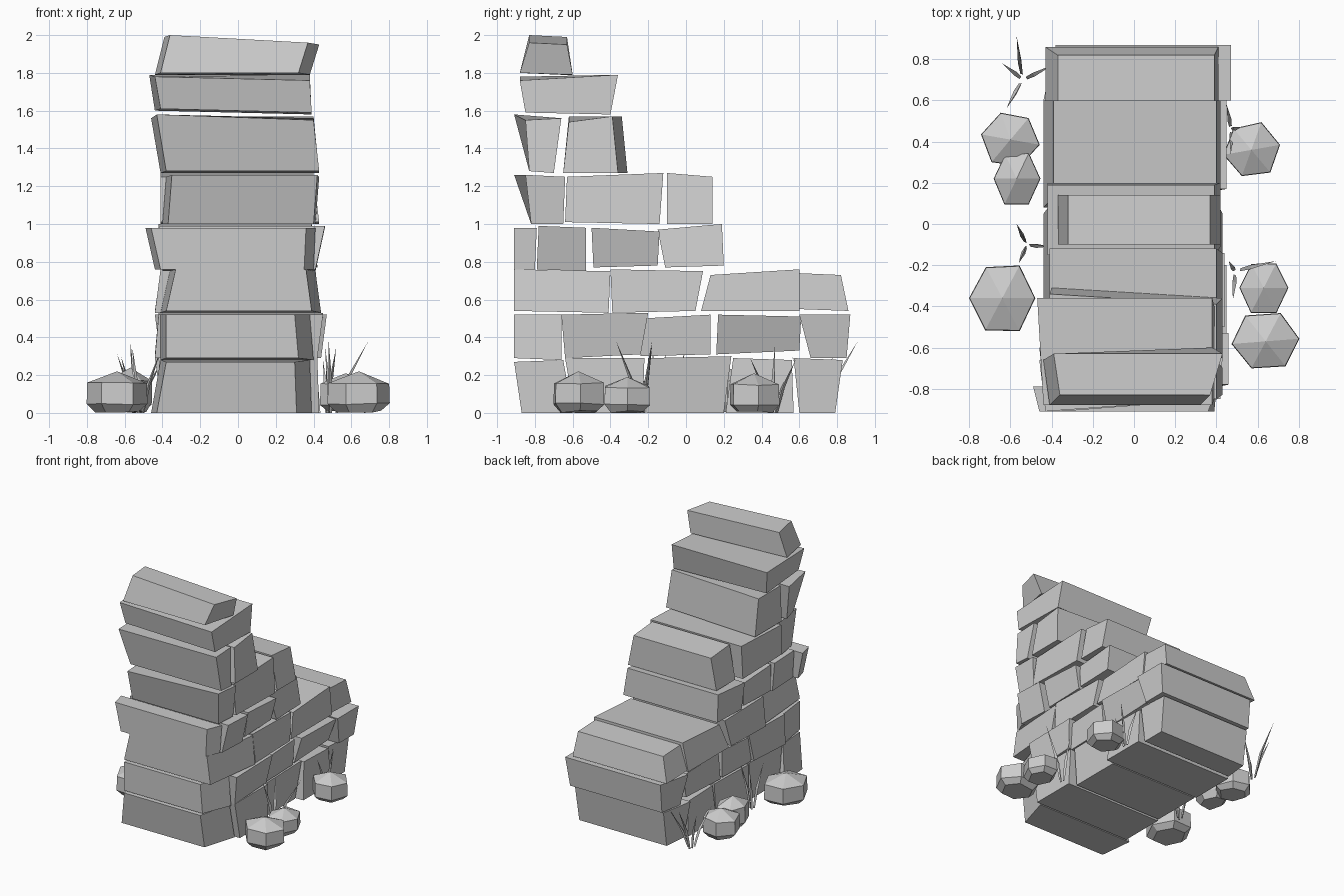
import bpy, math, random
from mathutils import Vector

if "Cube" in bpy.data.objects:
    bpy.data.objects.remove(bpy.data.objects["Cube"])

random.seed(11)
J = random.uniform
STONE = bpy.data.materials.new("grey stone")
STONE.diffuse_color = (.6, .6, .6, 1)
STONE.use_nodes = True
STONE.node_tree.nodes["Principled BSDF"].inputs["Base Color"].default_value = STONE.diffuse_color


def mesh_object(name, verts, faces):
    me = bpy.data.meshes.new(name)
    me.from_pydata(verts, [], faces)
    me.materials.append(STONE)
    ob = bpy.data.objects.new(name, me)
    bpy.context.collection.objects.link(ob)
    return ob


def course(n, stones, front=(0, 0)):
    """One row of wall-wide stones. Each stone: side profile (y, z) ordered
    front-bottom, front-top, back-top, back-bottom, then optional x of the ends
    (left bottom, left top, right bottom, right top). front = how far the first
    stone's right end is (cut back in x at the front, set back in y)."""
    for i, (quad, *ends) in enumerate(stones):
        if ends:
            lb, lt, rb, rt = ends
        else:
            lb, lt, rb, rt = (-.41 + J(-.03, .02), -.41 + J(-.03, .02),
                              .41 + J(-.02, .03), .41 + J(-.02, .03))
        left, right = [lb, lt, lt, lb], [rb, rt, rt, rb]
        dy = [0, 0, 0, 0]
        if i == 0:
            right[2] += front[0]
            right[3] += front[0]
            left[2] -= .03
            left[3] -= .03
            dy[1] = front[1]
        elif n < 3 and i == len(stones) - 1:  # back end stones narrow on the left
            left[2] = left[3] = -.38
        vl = [(x, y, z) for x, (y, z) in zip(left, quad)]
        vr = [(x, y + d, z) for x, d, (y, z) in zip(right, dy, quad)]
        if n == 8:  # capstone slopes down to the right, back face twists
            vr[1], vr[2] = ((x, y, z - .04) for x, y, z in vr[1:3])
            vl[3] = (vl[3][0], -.66, vl[3][2])
        if n == 7:
            vr[1] = (vr[1][0], vr[1][1], vr[1][2] - .02)
            vl[0], vl[3] = ((x, y, z + .02) for x, y, z in (vl[0], vl[3]))
        if n == 6:
            vr[1] = (vr[1][0], vr[1][1], vr[1][2] - .03)
            if i == 1:
                vr[2], vr[3] = ((x, y - .05, z) for x, y, z in vr[2:4])
        mesh_object(f"course_{n}_stone_{i + 1}", vl + vr,
                    [(0, 1, 2, 3), (7, 6, 5, 4), (0, 4, 5, 1),
                     (1, 5, 6, 2), (2, 6, 7, 3), (3, 7, 4, 0)])


# Wall courses, bottom to top, stepping down towards the back
course(1, [
    ([(-.87, 0), (-.91, .27), (-.65, .28), (-.60, 0)], -.43, -.38, .31, .30),
    ([(-.59, 0), (-.64, .29), (-.22, .29), (-.23, 0)], -.42, -.41, .43, .42),
    ([(-.21, 0), (-.20, .29), (.24, .30), (.20, 0)], -.41, -.42, .37, .40),
    ([(.21, 0), (.25, .29), (.56, .28), (.57, 0)],),
    ([(.60, 0), (.57, .29), (.83, .28), (.79, 0)], -.40, -.44, .40, .41)], (.08, 0))
course(2, [
    ([(-.91, .29), (-.91, .52), (-.66, .52), (-.66, .28)], -.38, -.38, .32, .30),
    ([(-.64, .29), (-.66, .52), (-.20, .53), (-.24, .31)], -.44, -.42, .42, .45),
    ([(-.24, .30), (-.23, .50), (.13, .52), (.13, .31)],),
    ([(.16, .31), (.17, .52), (.61, .51), (.60, .33)], -.42, -.41, .39, .45),
    ([(.66, .29), (.60, .52), (.87, .52), (.85, .29)], -.41, -.44, .44, .47)], (.08, 0))
course(3, [
    ([(-.91, .54), (-.91, .76), (-.40, .75), (-.41, .53)], -.38, -.33, .39, .36),
    ([(-.39, .53), (-.40, .76), (.09, .75), (.05, .54)], -.44, -.41, .43, .41),
    ([(.08, .54), (.13, .73), (.60, .76), (.60, .54)], -.44, -.39, .42, .40),
    ([(.59, .55), (.59, .74), (.82, .73), (.86, .54)], -.43, -.37, .41, .39)], (.05, 0))
course(4, [
    ([(-.91, .76), (-.91, .98), (-.79, .98), (-.80, .76)], -.41, -.46, .35, .36),
    ([(-.79, .76), (-.78, .99), (-.53, .98), (-.53, .75)], -.40, -.42, .41, .46),
    ([(-.49, .77), (-.50, .98), (-.14, .96), (-.15, .78)], -.41, -.41, .40, .44),
    ([(-.11, .77), (-.15, .97), (.19, 1.0), (.20, .78)], -.42, -.42, .42, .39)], (.05, 0))
course(5, [
    ([(-.82, 1.0), (-.91, 1.26), (-.64, 1.25), (-.65, 1.0)], -.37, -.35, .40, .42),
    ([(-.64, 1.01), (-.63, 1.25), (-.12, 1.27), (-.14, 1.0)], -.41, -.41, .43, .40),
    ([(-.10, 1.0), (-.10, 1.27), (.14, 1.25), (.14, 1.0)], -.37, -.32, .42, .37)], (.01, .06))
course(6, [
    ([(-.83, 1.28), (-.91, 1.58), (-.66, 1.56), (-.70, 1.27)], -.38, -.43, .43, .40),
    ([(-.65, 1.27), (-.62, 1.57), (-.34, 1.57), (-.31, 1.27)], -.40, -.41, .43, .40)], (0, .06))
course(7, [([(-.85, 1.59), (-.88, 1.78), (-.36, 1.79), (-.40, 1.58)], -.41, -.44, .39, .38)])
course(8, [([(-.88, 1.80), (-.83, 2.0), (-.63, 1.99), (-.60, 1.79)], -.41, -.36, .32, .37)], (.06, 0))


def rock(name, x, y, rx, ry, h, turn, n=6):
    """Faceted six-sided pebble: three rings with a peaked top."""
    verts = []
    wob = [J(.96, 1.04) for _ in range(n)]
    for r, z in ((.72, .03), (1, .22), (.98, .72)):
        for i in range(n):
            a = math.radians(turn) + math.tau * i / n
            verts.append((x + rx * r * wob[i] * math.cos(a), y + ry * r * wob[i] * math.sin(a),
                          z * h + J(-.006, .006)))
    verts.append((x, y, h))
    faces = [tuple(reversed(range(n)))]
    for i in range(n):
        k = (i + 1) % n
        faces += [(i, k, n + k, n + i), (n + i, n + k, 2 * n + k, 2 * n + i),
                  (2 * n + i, 2 * n + k, 3 * n)]
    mesh_object(name, verts, faces)


# Loose rocks on both sides
for i, r in enumerate([(.57, .36, .14, .14, .21, 10), (.63, -.31, .12, .135, .19, 0),
                       (.64, -.57, .17, .15, .22, 5), (-.60, .41, .14, .14, .22, 170),
                       (-.57, .22, .115, .14, .24, 0), (-.64, -.36, .165, .18, .22, 0)]):
    rock(f"rock_{i + 1}", *r)


def tuft(name, x, y, tips):
    """Grass: thin three-sided spikes leaning out from one spot."""
    verts, faces = [], []
    for tx, ty, tz in tips:
        tip = Vector((tx, ty, tz))
        base = Vector((x, y, 0)) + (tip - Vector((x, y, tz))) * .15
        mid = base.lerp(tip, .45) - Vector((tx - x, ty - y, 0)) * .12
        s = len(verts)
        for c, r in ((base, .008), (mid, .012)):
            for k in range(3):
                a = math.tau * k / 3 + tx * 9
                verts.append(c + Vector((r * math.cos(a), r * math.sin(a), 0)))
        verts.append(tip)
        faces.append((s + 2, s + 1, s))
        for k in range(3):
            m = (k + 1) % 3
            faces += [(s + k, s + m, s + 3 + m, s + 3 + k), (s + 3 + k, s + 3 + m, s + 6)]
    mesh_object(name, verts, faces)


# Grass tufts
tuft("grass_back_left", -.54, .70, [(-.57, .91, .38), (-.64, .78, .31), (-.40, .77, .28), (-.62, .56, .30)])
tuft("grass_front_left", -.52, -.10, [(-.57, 0, .34), (-.41, -.11, .33), (-.56, -.19, .35)])
tuft("grass_front_right", .49, -.23, [(.69, -.18, .38), (.48, -.37, .38), (.46, -.18, .35)])
tuft("grass_back_right", .47, .46, [(.47, .34, .29), (.52, .47, .35), (.45, .58, .28)])
